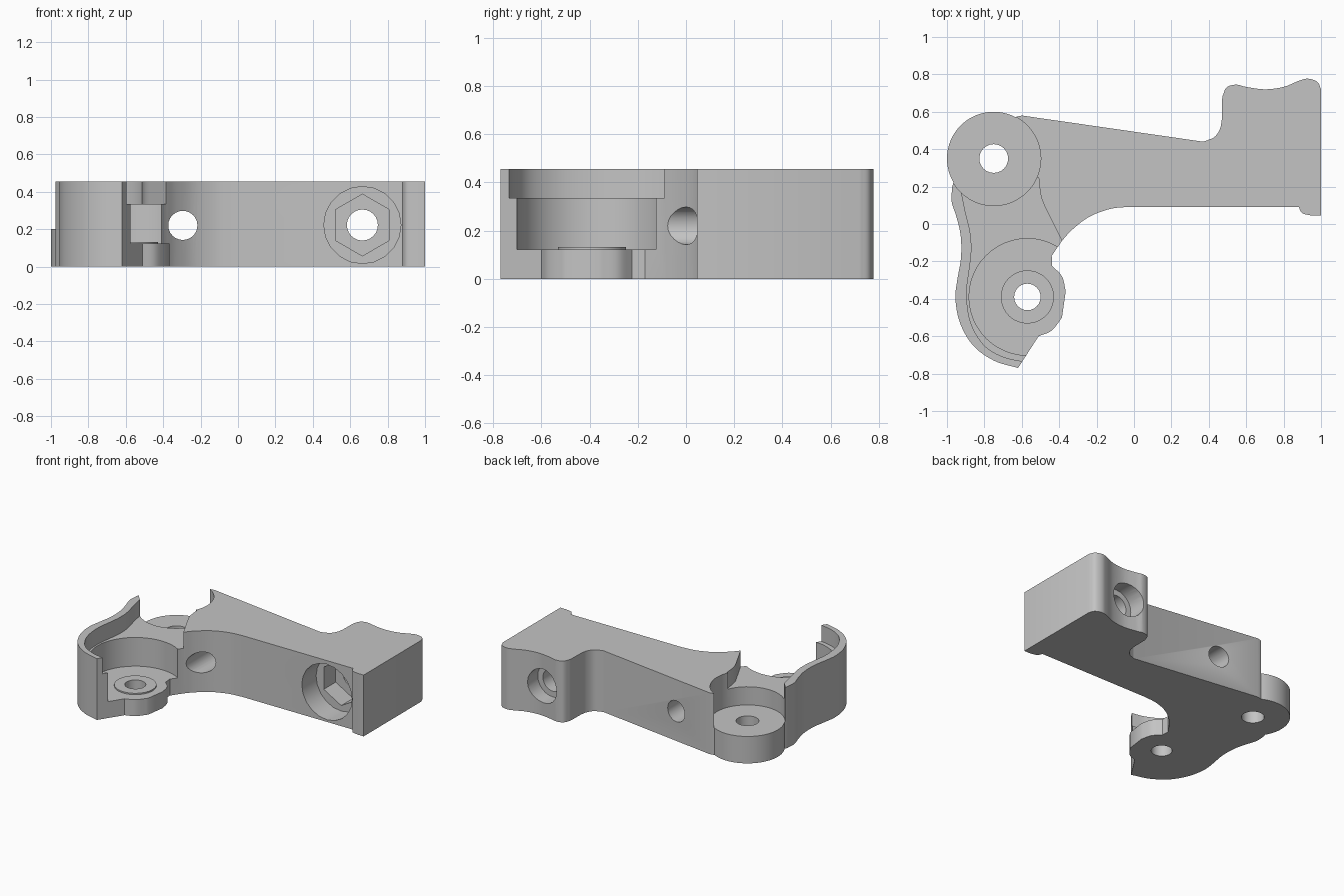
import bpy, bmesh, math
from mathutils import Vector

if "Cube" in bpy.data.objects:
    bpy.data.objects.remove(bpy.data.objects["Cube"])

HEIGHT = 0.455
DISC = (-0.75, 0.35)      # upper pivot
POCKET = (-0.57, -0.39)   # lower pivot

grey = bpy.data.materials.new("plain grey")
grey.use_nodes = True
colour = (0.55, 0.55, 0.55, 1)
grey.diffuse_color = colour
grey.node_tree.nodes["Principled BSDF"].inputs["Base Color"].default_value = colour


def curve(*pts, steps=5):
    """Smooth line through the points, with free ends."""
    p = [Vector(q) for q in pts]
    p = [2 * p[0] - p[1]] + p + [2 * p[-1] - p[-2]]
    out = []
    for a, b, c, d in zip(p, p[1:], p[2:], p[3:]):
        for i in range(steps):
            t = i / steps
            out.append(0.5 * (2 * b + (c - a) * t + (2 * a - 5 * b + 4 * c - d) * t ** 2
                              + (3 * b - a - 3 * c + d) * t ** 3))
    return out + [p[-2]]


def arc(centre, radius, start, end, n):
    angles = [math.radians(start + (end - start) * i / n) for i in range(n + 1)]
    return [Vector((centre[0] + radius * math.cos(a), centre[1] + radius * math.sin(a)))
            for a in angles]


def circle(centre, radius, n=40, start=0):
    return arc(centre, radius, start, start + 360, n)[:-1]


def prism(name, outline, low, high, along_y=False):
    """Extrude an outline along z, or along y from an x, z outline."""
    bm = bmesh.new()
    place = (lambda p, h: (p[0], h, p[1])) if along_y else (lambda p, h: (p[0], p[1], h))
    face = bm.faces.new([bm.verts.new(place(p, low)) for p in outline])
    ext = bmesh.ops.extrude_face_region(bm, geom=[face])
    move = (0, high - low, 0) if along_y else (0, 0, high - low)
    bmesh.ops.translate(bm, vec=move, verts=[v for v in ext["geom"] if isinstance(v, bmesh.types.BMVert)])
    bmesh.ops.recalc_face_normals(bm, faces=bm.faces)
    mesh = bpy.data.meshes.new(name)
    bm.to_mesh(mesh)
    bm.free()
    mesh.materials.append(grey)
    obj = bpy.data.objects.new(name, mesh)
    bpy.context.collection.objects.link(obj)
    return obj


def combine(body, tool, operation="DIFFERENCE"):
    tool.hide_render = True
    mod = body.modifiers.new(tool.name, "BOOLEAN")
    mod.operation, mod.object, mod.solver = operation, tool, "EXACT"
    bpy.context.view_layer.objects.active = body
    bpy.ops.object.modifier_apply(modifier=mod.name)
    bpy.data.objects.remove(tool)


# Bracket outline, counterclockwise from the front lip of the end block
outline = [Vector((1, 0.045))]
outline += curve((1, 0.72), (0.98, 0.76), (0.93, 0.777), (0.88, 0.765), (0.8, 0.733),
                 (0.7, 0.72), (0.6, 0.733), (0.545, 0.745), (0.495, 0.73), (0.472, 0.68))
outline += curve((0.47, 0.56), (0.46, 0.51), (0.43, 0.465), (0.37, 0.44))
outline += [Vector((-0.6, 0.58)), Vector((-0.635, 0.572))]
outline += arc(DISC, 0.25, 64, 211, 28)
outline += curve((-0.972, 0.2), (-0.975, 0.12), (-0.95, 0.04), (-0.927, -0.06),
                 (-0.925, -0.18), (-0.945, -0.3), (-0.955, -0.4), (-0.93, -0.53),
                 (-0.86, -0.65), (-0.75, -0.73), (-0.62, -0.77))
outline += curve((-0.51, -0.6), (-0.44, -0.57), (-0.385, -0.5))
outline += curve((-0.365, -0.36), (-0.385, -0.28), (-0.437, -0.225))
outline += [Vector((-0.44, -0.17))]
outline += curve((-0.385, -0.09), (-0.33, -0.03), (-0.24, 0.038), (-0.13, 0.08), (-0.03, 0.092))
outline += curve((0.88, 0.092), (0.9, 0.058), (0.95, 0.045))
bracket = prism("bracket", outline, 0, HEIGHT)

# Recess above the upper pivot disc
combine(bracket, prism("disc_recess", circle(DISC, 0.252, 48), 0.2, 1))

# Shallow channel joining both pivots
channel = curve((-0.93, 0.21), (-0.905, 0.08), (-0.875, -0.05), (-0.87, -0.15), (-0.88, -0.24),
                (-0.895, -0.38), (-0.872, -0.53), (-0.8, -0.65), (-0.7, -0.71), (-0.595, -0.735))
channel += [Vector((-0.2, -0.7)), Vector((-0.2, -0.3))]
channel += curve((-0.385, -0.09), (-0.45, 0.04), (-0.495, 0.14), (-0.51, 0.25))
combine(bracket, prism("channel", channel, 0.335, 1))

# Deep round pocket with a raised boss
combine(bracket, prism("round_pocket", circle(POCKET, 0.312, 48), 0.122, 1))
combine(bracket, prism("boss", circle(POCKET, 0.142), 0.05, 0.132), "UNION")

# Vertical pivot holes
combine(bracket, prism("upper_pivot_hole", circle(DISC, 0.077, 24), -1, 1))
combine(bracket, prism("lower_pivot_hole", circle(POCKET, 0.071, 24), -1, 1))

# Cross hole, and bolt hole with counterbores and a hexagonal nut seat
BOLT = (0.665, 0.222)
combine(bracket, prism("cross_hole", circle((-0.295, 0.22), 0.078, 24), -0.2, 1, True))
combine(bracket, prism("bolt_hole", circle(BOLT, 0.083, 24), -0.2, 1, True))
combine(bracket, prism("front_counterbore", circle(BOLT, 0.206, 20), -0.2, 0.26, True))
combine(bracket, prism("nut_seat", circle(BOLT, 0.165, 6, 30), -0.2, 0.4, True))
combine(bracket, prism("back_counterbore", circle(BOLT, 0.125, 24), 0.61, 1, True))

bpy.ops.object.select_all(action="DESELECT")
bracket.select_set(True)
bpy.context.view_layer.objects.active = bracket
bpy.ops.object.shade_smooth_by_angle(angle=math.radians(30))
